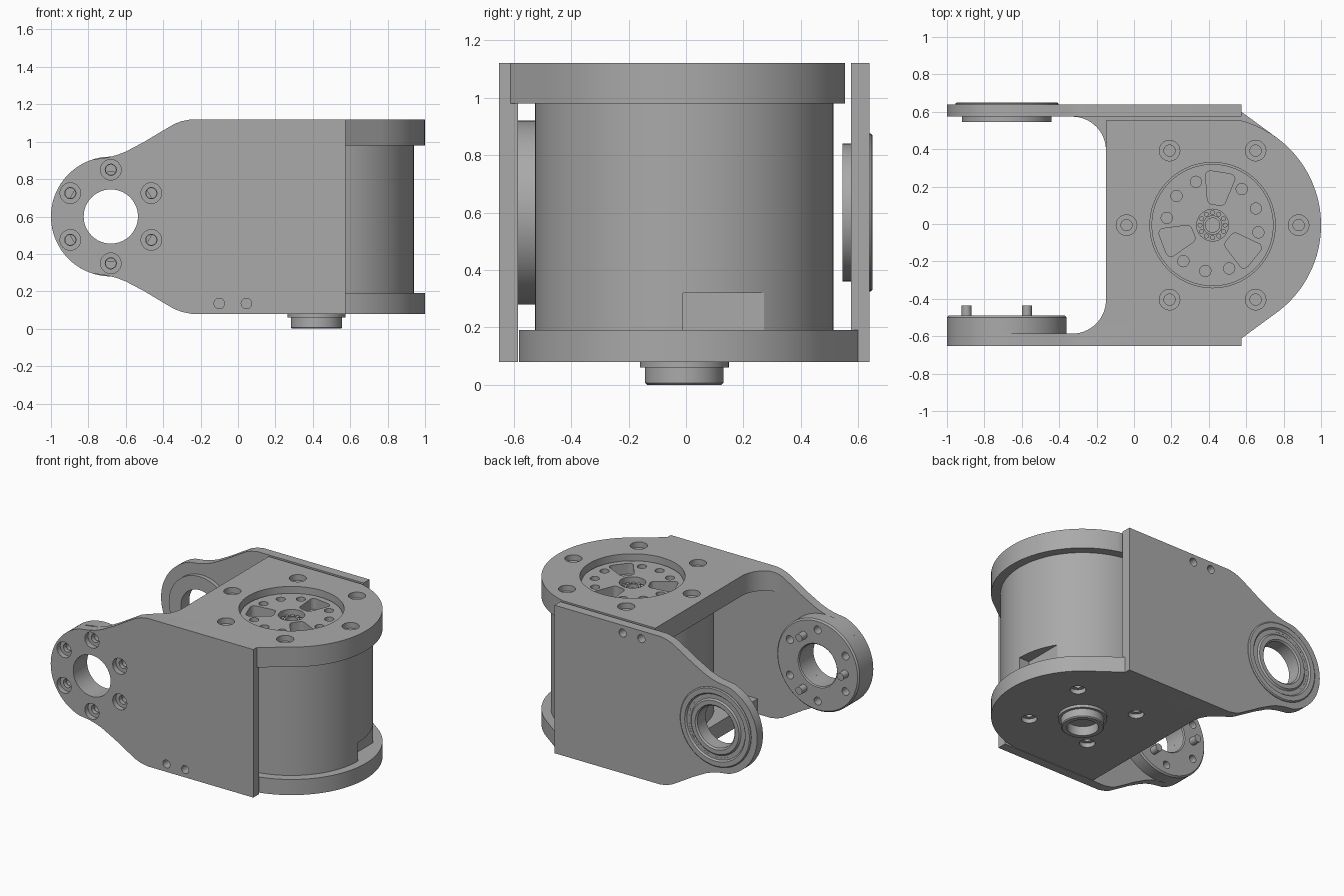
import bpy, bmesh
from math import sin, cos, radians, degrees, asin, pi
from mathutils import Matrix

if "Cube" in bpy.data.objects:
    bpy.data.objects.remove(bpy.data.objects["Cube"])

MID = 0.6            # mid height of both arms
CY = -0.006          # centre line in y
HUB = (0.42, CY)     # motor axis in plan
EYE = (-0.68, MID)   # arm pivot in elevation

grey = bpy.data.materials.new("machined_grey")
grey.use_nodes = True
grey.diffuse_color = (0.4, 0.4, 0.4, 1)
grey.node_tree.nodes["Principled BSDF"].inputs["Base Color"].default_value = (0.4, 0.4, 0.4, 1)


def arc(c, r, a0, a1, n):
    return [(c[0] + r * cos(radians(a0 + (a1 - a0) * i / n)),
             c[1] + r * sin(radians(a0 + (a1 - a0) * i / n))) for i in range(n + 1)]


def polar(c, r, a):
    return (c[0] + r * cos(radians(a)), c[1] + r * sin(radians(a)))


def finish(name, bm):
    bmesh.ops.recalc_face_normals(bm, faces=bm.faces)
    mesh = bpy.data.meshes.new(name)
    bm.to_mesh(mesh)
    bm.free()
    mesh.materials.append(grey)
    ob = bpy.data.objects.new(name, mesh)
    bpy.context.collection.objects.link(ob)
    return ob


def prism(name, pts, axis, lo, hi):
    """Extrude an outline along y (points are x, z) or z (points are x, y)."""
    bm = bmesh.new()
    place = (lambda p, d: (p[0], d, p[1])) if axis == "y" else (lambda p, d: (p[0], p[1], d))
    ends = [[bm.verts.new(place(p, d)) for p in pts] for d in (lo, hi)]
    for ring in ends:
        bm.faces.new(ring)
    for i in range(len(pts)):
        j = (i + 1) % len(pts)
        bm.faces.new((ends[0][i], ends[0][j], ends[1][j], ends[1][i]))
    return finish(name, bm)


def rod(name, c, r, axis, lo, hi, n=32):
    return prism(name, arc(c, r, 0, 360 - 360 / n, n - 1), axis, lo, hi)


def lathe(name, profile, c, axis, n=96):
    """Spin a closed (radius, depth) profile about the axis through c."""
    bm = bmesh.new()
    rings = []
    for i in range(n):
        a = 2 * pi * i / n
        ring = []
        for r, d in profile:
            u, v = c[0] + r * cos(a), c[1] + r * sin(a)
            ring.append(bm.verts.new((u, d, v) if axis == "y" else (u, v, d)))
        rings.append(ring)
    m = len(profile)
    for i in range(n):
        a, b = rings[i], rings[(i + 1) % n]
        for j in range(m):
            bm.faces.new((a[j], a[(j + 1) % m], b[(j + 1) % m], b[j]))
    return finish(name, bm)


def combine(ob, others, operation="DIFFERENCE"):
    for other in others:
        mod = ob.modifiers.new("bool", "BOOLEAN")
        mod.operation, mod.solver, mod.object = operation, "EXACT", other
    bpy.context.view_layer.update()
    result = bpy.data.meshes.new_from_object(ob.evaluated_get(bpy.context.evaluated_depsgraph_get()))
    ob.modifiers.clear()
    ob.data = result
    for other in others:
        bpy.data.objects.remove(other)


def side_outline(x_end):
    """Arm seen from the front: round eye flaring into a tall plate."""
    upper = arc(EYE, 0.32, 180, 108, 20)
    upper += [(-0.70, 0.915), (-0.65, 0.928), (-0.6, 0.947), (-0.5, 1.0), (-0.4, 1.06),
              (-0.34, 1.095), (-0.3, 1.11), (-0.25, 1.12), (x_end, 1.12)]
    lower = [(x, 2 * MID - z) for x, z in upper[1:]]
    return upper + lower[::-1]


def bracket(name, s, z0, z1, far):
    """L-shaped bracket: s = -1 is the front one, s = 1 the back one."""
    a = degrees(asin(far / 0.58))
    plan = [(-0.15, -far)] + arc((0.42, 0), 0.58, -a, 55, 48)
    plan += [(0.585, 0.598), (0.55, 0.622), (0.51, 0.639), (0.46, 0.645), (-0.33, 0.645), (-0.33, 0.58)]
    plan += arc((-0.33, 0.40), 0.18, 90, 0, 14)[1:]
    deck = prism("deck", [(x, s * v + CY) for x, v in plan], "z", z0, z1)
    combine(deck, [prism("limit", side_outline(1.3), "y", -1, 1)], "INTERSECT")
    arm = prism(name, side_outline(0.575), "y", *sorted((s * 0.58 + CY, s * 0.645 + CY)))
    combine(arm, [deck], "UNION")
    return arm


# Front bracket with the top deck
front = bracket("front_bracket", -1, 0.98, 1.12, 0.56)
cuts = [rod("eye", EYE, 0.145, "y", -0.8, -0.5, 64),
        rod("motor_opening", HUB, 0.335, "z", 0.9, 1.2, 96)]
for k in range(6):
    p = polar(EYE, 0.25, 30 + 60 * k)
    cuts += [rod("bore", p, 0.055, "y", -0.7, -0.615), rod("hole", p, 0.03, "y", -0.63, -0.5)]
    p = polar(HUB, 0.46, 60 * k)
    cuts += [rod("bore", p, 0.055, "z", 1.08, 1.2), rod("hole", p, 0.03, "z", 1.0, 1.1)]
cuts += [rod("hole", (x, 0.135), 0.028, "y", -0.7, -0.5) for x in (-0.1, 0.045)]
combine(front, cuts)

# Back bracket with the bottom deck
back = bracket("back_bracket", 1, 0.08, 0.19, 0.575)
cuts = [rod("eye", EYE, 0.21, "y", 0.5, 0.8, 64)]
cuts += [rod("hole", (x, 1.065), 0.028, "y", 0.5, 0.8) for x in (-0.1, 0.045)]
for k in range(4):
    p = polar(HUB, 0.34, 45 + 90 * k)
    cuts += [rod("bore", p, 0.05, "z", 0.0, 0.11), rod("hole", p, 0.025, "z", 0.1, 0.16)]
combine(back, cuts)

# Drive disc inside the front arm, with screw holes and three pins
boss = lathe("drive_disc", [(0.145, -0.587), (0.32, -0.587), (0.32, -0.5), (0.31, -0.49),
                            (0.152, -0.49), (0.145, -0.497)], EYE, "y")
combine(boss, [rod("hole", polar(EYE, 0.25, 30 + 60 * k), 0.027, "y", -0.7, -0.4, 24) for k in range(6)])
for k in range(3):
    rod(f"drive_pin_{k + 1}", polar(EYE, 0.215, 60 + 120 * k), 0.026, "y", -0.5, -0.435, 24)

# Bearing in the back arm
lathe("arm_bearing", [(0.145, 0.545), (0.24, 0.545), (0.24, 0.635), (0.275, 0.635), (0.275, 0.644),
                      (0.268, 0.65), (0.235, 0.65), (0.225, 0.638), (0.195, 0.638), (0.185, 0.648),
                      (0.155, 0.648), (0.145, 0.638)], EYE, "y")

# Motor can with a flat pocket for the cable
can = rod("motor_can", HUB, 0.52, "z", 0.185, 0.985, 128)
pocket = [(0.86, -0.01), (1.1, -0.01), (1.1, 0.275), (0.86, 0.275)]
combine(can, [prism("pocket", pocket, "z", 0.15, 0.32)])

# Motor face: three rounded windows, nine holes and a hub bore
face = rod("motor_face", HUB, 0.326, "z", 0.97, 1.075, 96)
window = arc((0.255, -0.05), 0.03, -80, 0, 5) + arc((0.255, 0.05), 0.03, 0, 80, 5)
window += arc((0.14, 0.02), 0.03, 100, 180, 5) + arc((0.14, -0.02), 0.03, 180, 260, 5)[1:]
cuts = [rod("bore", HUB, 0.085, "z", 1.02, 1.2, 48)]
for k in range(12):
    angle = 21 + 30 * k
    if k % 4 == 2:
        turn = Matrix.Rotation(radians(angle), 2)
        pts = [(HUB[0] + (turn[0][0] * u + turn[0][1] * v), HUB[1] + (turn[1][0] * u + turn[1][1] * v))
               for u, v in window]
        cuts.append(prism("window", pts, "z", 1.0, 1.2))
    else:
        cuts.append(rod("hole", polar(HUB, 0.248, angle), 0.03, "z", 1.02, 1.2, 24))
combine(face, cuts)
lathe("hub_ring", [(0.038, 1.0), (0.052, 1.0), (0.052, 1.045), (0.038, 1.045)], HUB, "z", 48)
for k in range(12):
    rod(f"hub_ball_{k + 1}", polar(HUB, 0.067, 30 * k), 0.013, "z", 1.0, 1.04, 12)

# Output shaft below the bottom deck
lathe("output_shaft", [(0.1, 0.0), (0.13, 0.0), (0.137, 0.007), (0.137, 0.06), (0.155, 0.06),
                       (0.155, 0.085), (0.0001, 0.085), (0.0001, 0.065), (0.1, 0.065)], HUB, "z")

# Smooth the curved walls, keep edges sharp
for ob in bpy.context.scene.objects:
    if ob.type == "MESH":
        bpy.ops.object.select_all(action="DESELECT")
        ob.select_set(True)
        bpy.context.view_layer.objects.active = ob
        bpy.ops.object.shade_smooth_by_angle(angle=radians(30))
